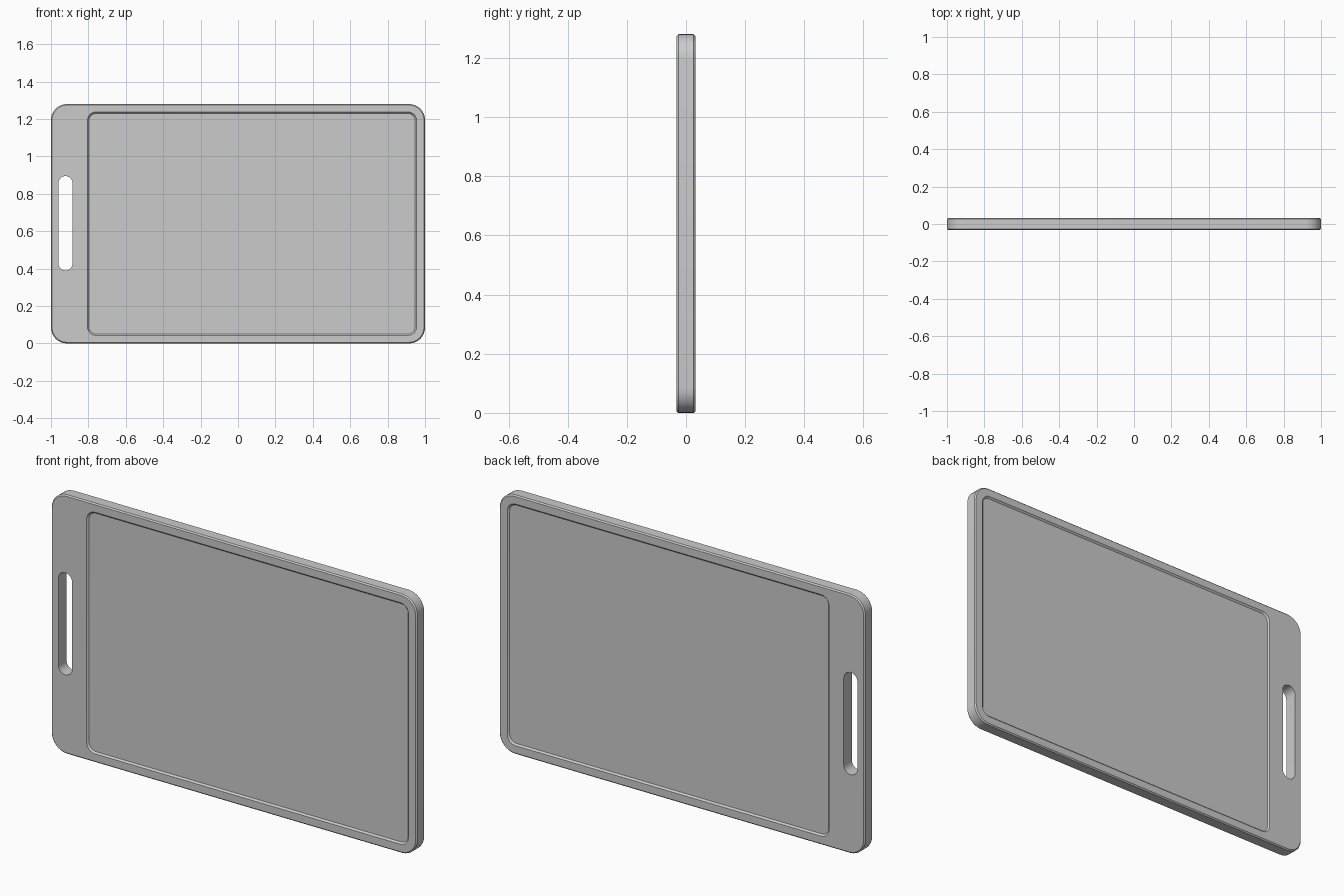
import bpy
import bmesh
from math import cos, sin, pi

cube = bpy.data.objects.get("Cube")
if cube:
    bpy.data.objects.remove(cube, do_unlink=True)

HALF = 0.032    # half thickness of the board
HEIGHT = 1.28
EDGE = 0.006    # edge chamfer
DEPTH = 0.008   # panel recess

grey = bpy.data.materials.new("light grey plastic")
grey.use_nodes = True
colour = (0.6, 0.6, 0.6, 1)
grey.diffuse_color = colour
grey.node_tree.nodes["Principled BSDF"].inputs["Base Color"].default_value = colour


def rounded(x0, x1, z0, z1, r, y, inset=0, steps=8):
    """Outline of a rounded rectangle facing the y axis."""
    r_in = r - inset
    corners = [(x1 - r, z1 - r), (x0 + r, z1 - r), (x0 + r, z0 + r), (x1 - r, z0 + r)]
    return [(cx + r_in * cos(a), y, cz + r_in * sin(a))
            for q, (cx, cz) in enumerate(corners)
            for a in [(q + i / steps) * pi / 2 for i in range(steps + 1)]]


def loft(name, box, r, sections):
    """Solid through (y, inset) sections of one rounded rectangle."""
    bm = bmesh.new()
    rings = [[bm.verts.new(p) for p in rounded(*box, r, y, inset)] for y, inset in sections]
    n = len(rings[0])
    for a, b in zip(rings, rings[1:]):
        for i in range(n):
            j = (i + 1) % n
            bm.faces.new((a[i], a[j], b[j], b[i]))
    bm.faces.new(rings[0])
    bm.faces.new(rings[-1])
    bmesh.ops.recalc_face_normals(bm, faces=bm.faces)
    mesh = bpy.data.meshes.new(name)
    bm.to_mesh(mesh)
    bm.free()
    mesh.materials.append(grey)
    obj = bpy.data.objects.new(name, mesh)
    bpy.context.collection.objects.link(obj)
    return obj


# Board slab with chamfered rim
board = loft("cutting_board", (-1, 1, 0, HEIGHT), 0.085,
             [(-HALF, EDGE), (-HALF + EDGE, 0), (HALF - EDGE, 0), (HALF, EDGE)])

# Handle slot, right through
slot = loft("slot_cutter", (-0.96, -0.885, 0.39, 0.895), 0.0374,
            [(-0.1, 0), (0.1, 0)])
cutters = [slot]

# Shallow sloped panel recess on each face
for side, label in ((-1, "front"), (1, "back")):
    cutters.append(loft(label + "_recess_cutter", (-0.805, 0.955, 0.043, 1.237), 0.045,
                        [(side * (HALF - DEPTH), DEPTH), (side * HALF, 0),
                         (side * (HALF + 0.02), 0)]))

bpy.ops.object.select_all(action="DESELECT")
bpy.context.view_layer.objects.active = board
board.select_set(True)
for cutter in cutters:
    mod = board.modifiers.new(cutter.name, "BOOLEAN")
    mod.operation = "DIFFERENCE"
    mod.solver = "EXACT"
    mod.object = cutter
    bpy.ops.object.modifier_apply(modifier=mod.name)
    bpy.data.objects.remove(cutter, do_unlink=True)

bpy.ops.object.shade_smooth_by_angle(angle=pi / 6)
